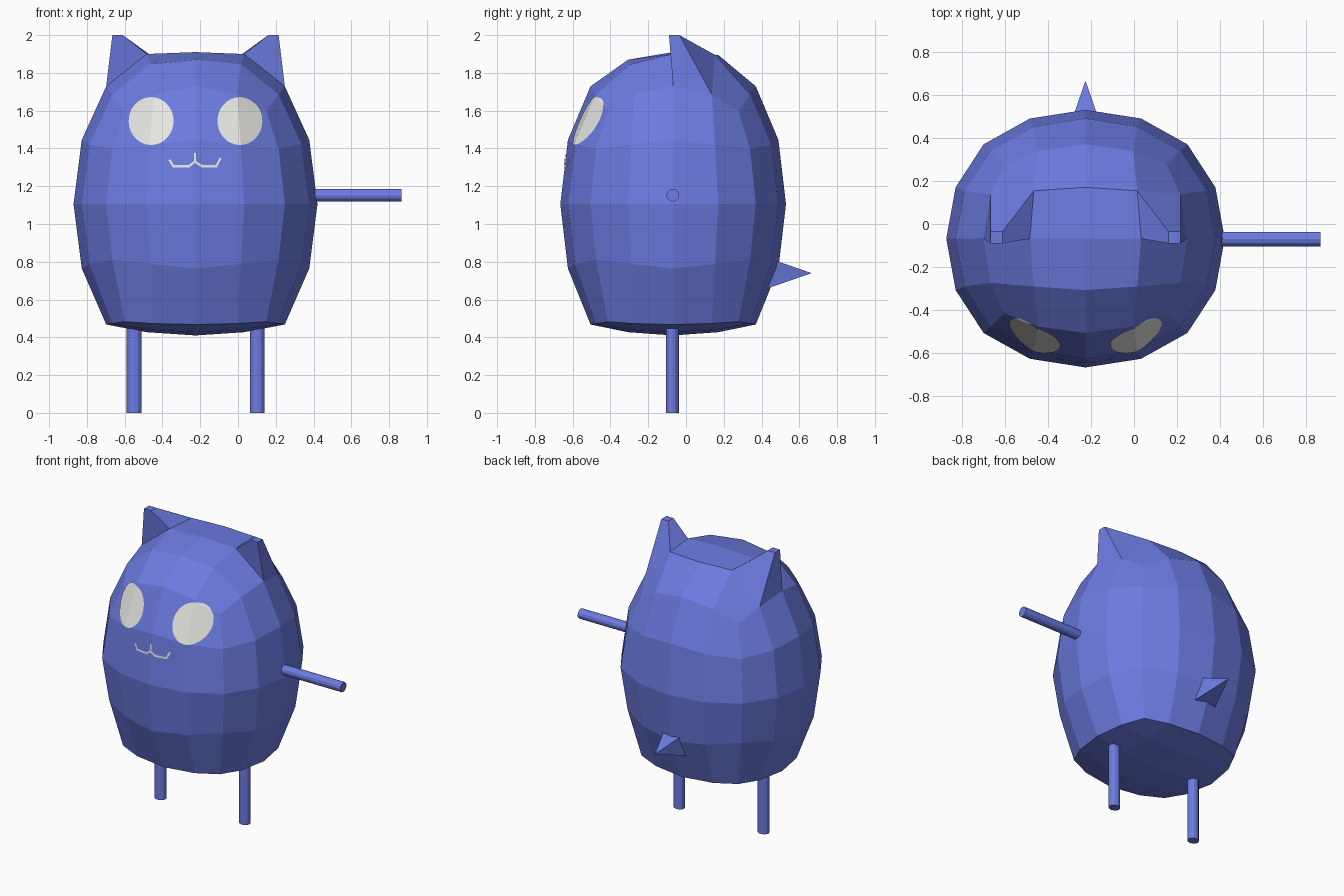
import bpy, bmesh, math
from mathutils import Vector

old = bpy.data.objects.get("Cube")
if old:
    bpy.data.objects.remove(old, do_unlink=True)

CENTRE = Vector((-0.225, -0.068, 1.105))


def material(name, rgb):
    mat = bpy.data.materials.new(name)
    mat.use_nodes = True
    mat.diffuse_color = (*rgb, 1)
    bsdf = next(n for n in mat.node_tree.nodes if n.type == 'BSDF_PRINCIPLED')
    bsdf.inputs["Base Color"].default_value = (*rgb, 1)
    return mat


blue = material("blue skin", (0.15, 0.20, 0.76))
white = material("off white", (0.80, 0.81, 0.77))


def add_object(name, bm, mat):
    mesh = bpy.data.meshes.new(name)
    bm.to_mesh(mesh)
    mesh.materials.append(mat)
    obj = bpy.data.objects.new(name, mesh)
    bpy.context.collection.objects.link(obj)
    return obj


# Body: rounded cube, stretched upward with a flattened top and base
bpy.ops.mesh.primitive_cube_add(size=2)
body = bpy.context.object
body.name = body.data.name = "body"
sub = body.modifiers.new("rounding", 'SUBSURF')
sub.levels = sub.render_levels = 2
sub.use_limit_surface = False
bpy.ops.object.modifier_apply(modifier=sub.name)
bm = bmesh.new()
bm.from_mesh(body.data)
for v in bm.verts:
    x, y, z = v.co
    if z < -0.4:
        height = -0.695 + 0.14 * (x * x + y * y)
    elif z > 0.7 and y > 0.2:
        height = 0.79
    elif z > 0.8 and y < -0.2:
        height = 0.765
    else:
        height = min(z * 0.97, 0.805)
    v.co = CENTRE + Vector((x * 0.735, y * 0.68, height))

# Ears: one top face on each side pulled up to a blunt tip
bm.normal_update()
for side in (-1, 1):
    target = CENTRE + Vector((side * 0.35, 0.11, 0.69))
    face = min(bm.faces, key=lambda f: (f.calc_center_median() - target).length)
    mid = face.calc_center_median()
    tip = bmesh.ops.extrude_discrete_faces(bm, faces=[face])["faces"][0]
    for v in tip.verts:
        outer = (v.co.x - mid.x) * side > 0
        rear = v.co.y > mid.y
        v.co = (CENTRE.x + side * (0.44 if outer else 0.385),
                -0.035 if rear else -0.09, 2.0)
bmesh.ops.recalc_face_normals(bm, faces=bm.faces)
bm.to_mesh(body.data)
body.data.materials.append(blue)
for p in body.data.polygons:
    p.use_smooth = False


# Thin plates that follow the facets of the face, cut to a convex outline
def face_plate(name, outline):
    plate = bm.copy()
    plate.normal_update()
    bmesh.ops.delete(plate, geom=[f for f in plate.faces if f.normal.y > -0.05
                                  or f.calc_center_median().y > -0.3], context='FACES')
    for (x0, z0), (x1, z1) in zip(outline, outline[1:] + outline[:1]):
        bmesh.ops.bisect_plane(plate, geom=plate.verts[:] + plate.edges[:] + plate.faces[:],
                               plane_co=(x0, 0, z0), plane_no=(z1 - z0, 0, x0 - x1),
                               clear_outer=True)
    bmesh.ops.translate(plate, verts=plate.verts, vec=(0, -0.005, 0))
    add_object(name, plate, white)
    plate.free()


# Eyes
for name, x in (("right_eye", -0.46), ("left_eye", 0.01)):
    ring = [math.tau * i / 32 for i in range(32)]
    face_plate(name, [(x + 0.119 * math.cos(a), 1.545 + 0.127 * math.sin(a)) for a in ring])

# Mouth: short strokes along a curling line
path = [(-0.36, 1.335), (-0.342, 1.306), (-0.26, 1.306), (-0.228, 1.33),
        (-0.19, 1.306), (-0.115, 1.306), (-0.095, 1.345)]
strokes = list(zip(path, path[1:])) + [((-0.228, 1.33), (-0.228, 1.37))]
for i, (a, b) in enumerate(strokes):
    a, b = Vector(a), Vector(b)
    along = (b - a).normalized() * 0.006
    side = Vector((-along.y, along.x))
    corners = [a - along - side, b + along - side, b + along + side, a - along + side]
    face_plate(f"mouth_stroke_{i + 1}", [tuple(c) for c in corners])
bm.free()


# Limbs
def rod(name, location, scale, rotation=(0, 0, 0)):
    bpy.ops.mesh.primitive_cylinder_add(vertices=12, radius=1, depth=2,
                                        location=location, rotation=rotation)
    obj = bpy.context.object
    obj.name = obj.data.name = name
    obj.scale = scale
    obj.data.materials.append(blue)


rod("left_arm", (0.61, -0.07, 1.152), (0.034, 0.034, 0.255), (0, math.pi / 2, 0))
for name, x in (("right_leg", -0.55), ("left_leg", 0.102)):
    rod(name, (x, -0.072, 0.24), (0.039, 0.034, 0.24))

# Tail: small square spike at the back
bpy.ops.mesh.primitive_cone_add(vertices=4, radius1=0.09 * math.sqrt(2), radius2=0, depth=0.26)
tail = bpy.context.object
tail.name = tail.data.name = "tail"
for v in tail.data.vertices:
    c = math.sqrt(0.5)
    x, y, z = v.co
    v.co = (CENTRE.x + c * (x - y), 0.535 + z, 0.74 + c * (x + y))
tail.data.flip_normals()
tail.data.materials.append(blue)
